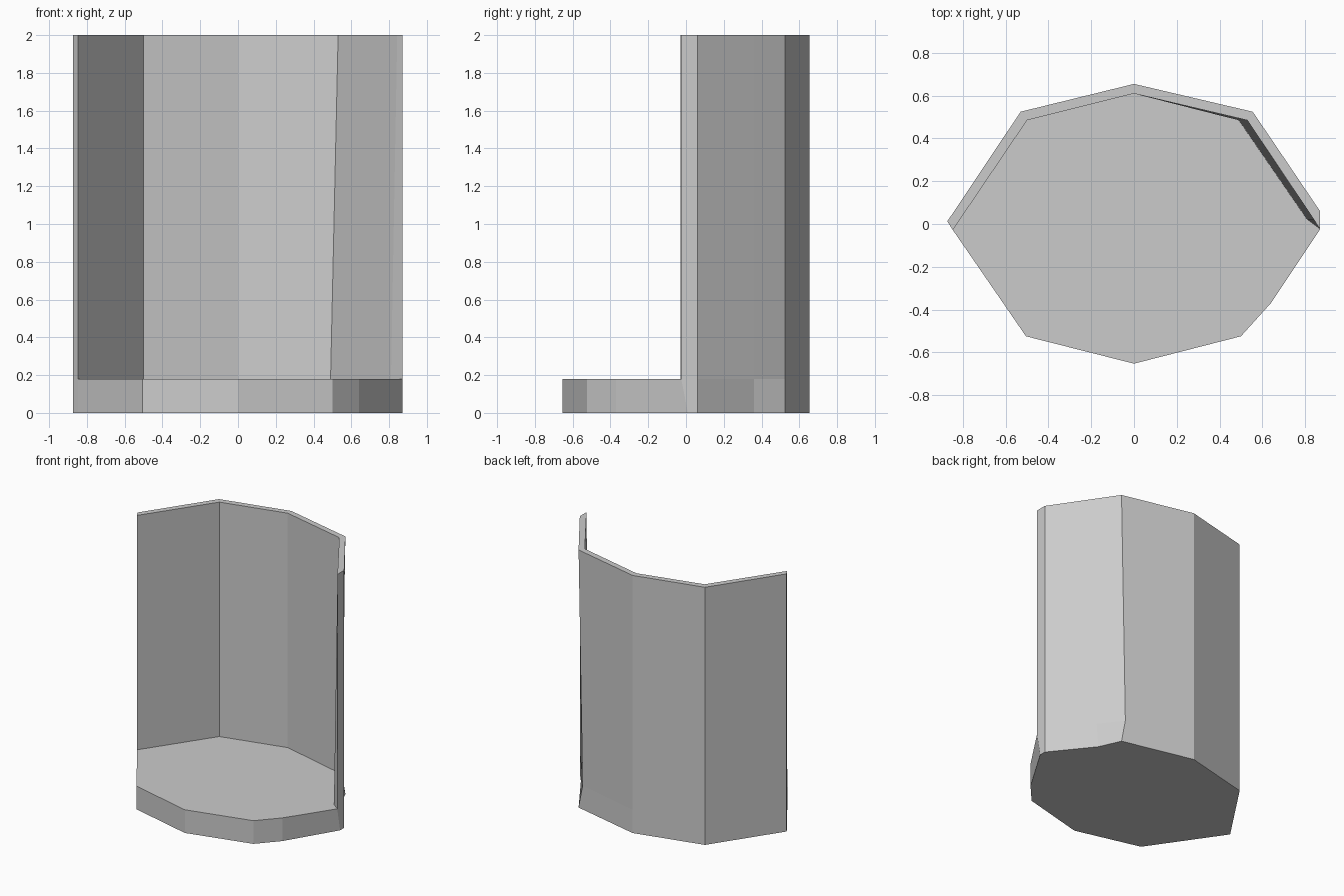
import bpy, bmesh

if "Cube" in bpy.data.objects:
    bpy.data.objects.remove(bpy.data.objects["Cube"])

FLOOR, TOP = 0.18, 2.0

# Plan outlines: back runs left to right, front right to left, inner left to right
back_left = [(-.873, .012), (-.53, .525), (0, .655)]
back_bottom = back_left + [(.555, .525), (.63, .36), (.87, .06)]
back_floor = back_left + [(.52, .525), (.645, .36), (.87, .06)]
back_top = back_left + [(.555, .525), (.667, .36), (.87, .06)]
front = [(.64, -.37), (.5, -.525), (0, -.653), (-.505, -.525), (-.847, -.028)]
inner_floor = [front[-1], (-.5, .485), (0, .61), (.49, .485), (.81, .02), (.87, -.025)]
inner_top = [front[-1], (-.5, .485), (0, .61), (.53, .485), (.843, .018), (.87, -.025)]

bm = bmesh.new()


def ring(points, z):
    return [bm.verts.new((x, y, z)) for x, y in points]


def bridge(lower, upper, closed=True):
    n = len(lower)
    for i in range(n if closed else n - 1):
        j = (i + 1) % n
        bm.faces.new((lower[i], lower[j], upper[j], upper[i]))


# Thick floor slab
bottom = ring(back_bottom + [(.87, .01)] + front, 0)
slab = ring(back_floor + [(.87, -.025)] + front, FLOOR)
bm.faces.new(bottom)
bridge(bottom, slab)

# Curved back wall standing on the slab
nb = len(back_floor)
inner = [slab[-1]] + ring(inner_floor[1:-1], FLOOR) + [slab[nb]]
bm.faces.new(inner + slab[nb + 1:-1])
upper_back = ring(back_top, TOP)
upper_inner = ring(inner_top, TOP)
bridge(slab[:nb] + inner[::-1], upper_back + upper_inner[::-1])
bridge(upper_back, upper_inner, closed=False)

bmesh.ops.triangulate(bm, faces=[f for f in bm.faces if len(f.verts) > 4])
bmesh.ops.recalc_face_normals(bm, faces=bm.faces)
mesh = bpy.data.meshes.new("alcove_shell")
bm.to_mesh(mesh)
bm.free()
shell = bpy.data.objects.new("alcove_shell", mesh)
bpy.context.collection.objects.link(shell)
